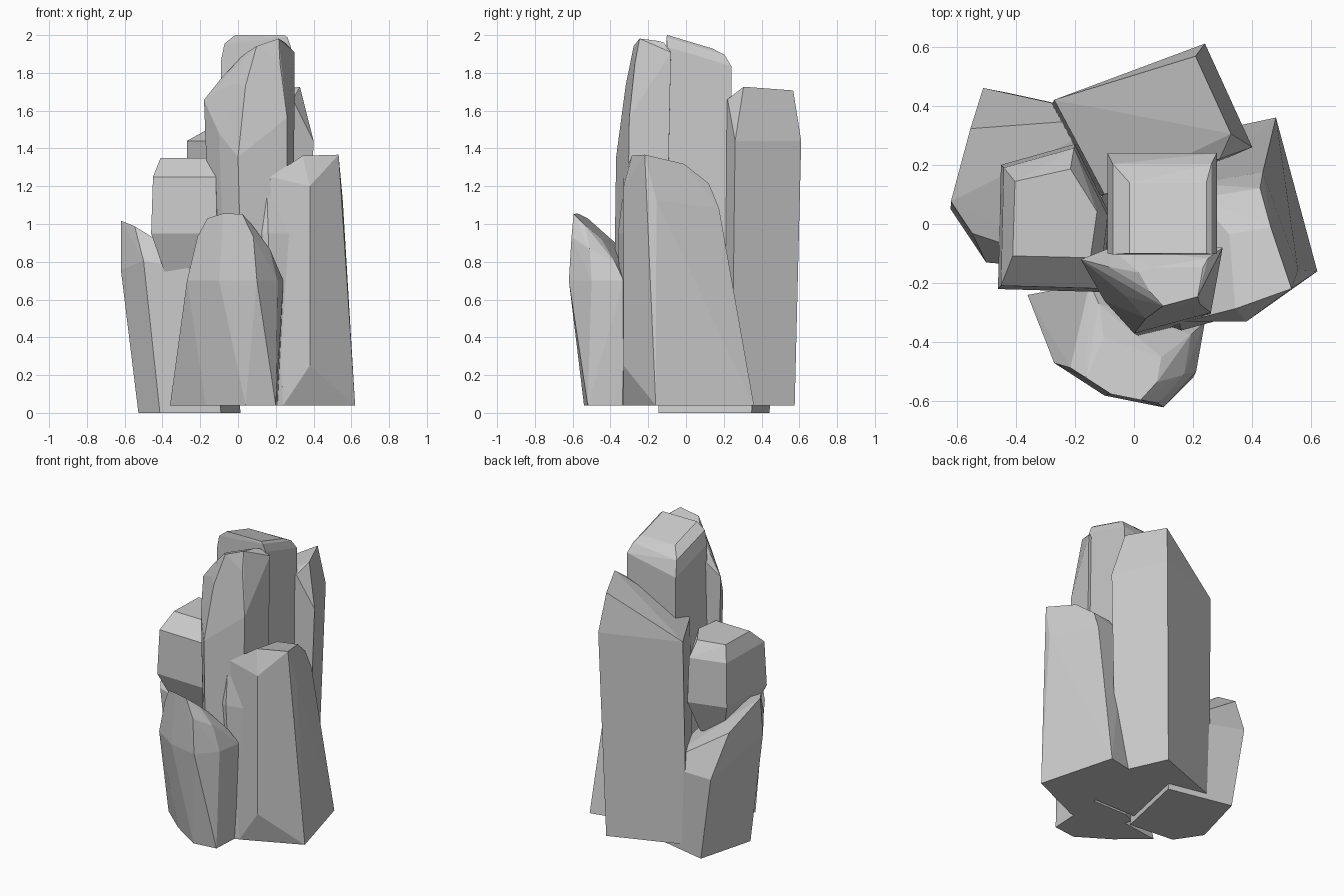
import bpy
import bmesh
from mathutils import Vector

GROUND = 0.04  # most rocks stop slightly above the lowest one

cube = bpy.data.objects.get("Cube")
if cube:
    bpy.data.objects.remove(cube, do_unlink=True)


def make_material(name, colour):
    material = bpy.data.materials.new(name)
    material.use_nodes = True
    material.diffuse_color = colour
    shader = material.node_tree.nodes["Principled BSDF"]
    shader.inputs["Base Color"].default_value = colour
    shader.inputs["Roughness"].default_value = 0.9
    return material


stone = make_material("grey_stone", (0.6, 0.6, 0.6, 1))


def ring(z=GROUND, scale=1, stretch=1, move=(0, 0), tilt=(0, 0)):
    """A level of a rock: its outline resized, shifted and sloped about the centre."""
    def place(outline):
        centre = sum(outline, Vector((0, 0))) / len(outline)
        for point in outline:
            offset = (point - centre) * scale
            offset.y *= stretch
            offset += Vector(move)
            yield (*(centre + offset), z + offset.dot(Vector(tilt)))
    return place


def corner(x, y, z=GROUND):
    """A single jutting corner."""
    return lambda outline: [(x, y, z)]


def rock(name, outline, *levels):
    """Flat-faced boulder: the hull around all of its levels."""
    outline = [Vector(point) for point in outline]
    bm = bmesh.new()
    for place in levels:
        for position in place(outline):
            bm.verts.new(position)
    hull = bmesh.ops.convex_hull(bm, input=bm.verts)
    inside = {item for item in hull["geom_interior"] + hull["geom_unused"]
              if isinstance(item, bmesh.types.BMVert)}
    bmesh.ops.delete(bm, geom=list(inside), context="VERTS")
    # merge nearly flat neighbours into larger facets
    bmesh.ops.dissolve_limit(bm, angle_limit=0.05, verts=bm.verts, edges=bm.edges)
    bmesh.ops.recalc_face_normals(bm, faces=bm.faces)
    mesh = bpy.data.meshes.new(name)
    bm.to_mesh(mesh)
    bm.free()
    mesh.materials.append(stone)
    bpy.context.scene.collection.objects.link(bpy.data.objects.new(name, mesh))


# Tallest pillar: square shaft with a top that slopes to the back
rock(
    "central_pillar",
    [(-.09, -.1), (.28, -.1), (.28, .24), (-.09, .24)],
    ring(),
    ring(z=1.85, tilt=(.2, -.3)),
    ring(z=1.92, scale=.9, move=(0, -.02), tilt=(.1, -.3)),
    ring(z=1.95, scale=.7, move=(.02, -.05), tilt=(0, -.3)),
)

# Pointed slab leaning against its front
rock(
    "front_tall_pillar",
    [(-.18, -.12), (-.1, -.26), (0, -.37), (.26, -.3), (.3, -.08), (-.08, -.08)],
    ring(scale=.85, stretch=1.1, move=(.03, -.03)),
    ring(z=1.62, tilt=(.4, 1.5)),
    ring(z=1.8, scale=.7, move=(.03, 0), tilt=(.5, .6)),
    ring(z=1.9, scale=.45, move=(.08, 0), tilt=(.4, -.2)),
)

# Back pillar: broad rear face, top rising to the model's left
rock(
    "back_pillar",
    [(.24, .61), (.4, .26), (.29, .21), (-.1, .1), (-.27, .42)],
    ring(scale=.95, move=(-.03, -.02)),
    ring(z=1.44),
    ring(z=1.6, scale=.75, move=(0, .03), tilt=(.6, .2)),
    corner(.29, .22, 1.66),
)

# Left pillar with a wide foot, and the flake split from its inner edge
rock(
    "left_pillar",
    [(.62, -.16), (.48, .36), (.2, .3), (.24, -.33)],
    ring(),
    corner(.38, -.33, .25),
    corner(.38, -.33, 1.2),
    corner(.17, -.33, 1.25),
    ring(z=1.12, scale=.85, stretch=.75, move=(-.03, -.07), tilt=(-.2, -.2)),
    ring(z=1.23, scale=.75, stretch=.75, move=(-.03, -.1), tilt=(0, -.2)),
    ring(z=1.3, scale=.5, stretch=.8, move=(.03, -.18), tilt=(.1, -.2)),
)
rock(
    "left_flake",
    [(.08, -.33), (.16, -.36), (.27, -.33), (.25, -.1)],
    ring(scale=.7, move=(.02, 0)),
    ring(z=.95),
    ring(z=1.21, scale=.6, move=(-.02, 0)),
)

# Right boulder: overhangs the low rock beneath it
rock(
    "right_pillar",
    [(-.46, -.22), (-.45, .2), (-.2, .27), (-.08, .03), (-.11, -.23)],
    ring(z=.72, scale=.6),
    ring(z=.95),
    ring(z=1.25, scale=.95),
    ring(z=1.35, scale=.75, stretch=.8, move=(0, .02)),
)

# Low rock on the outer right, the only one reaching the floor
rock(
    "right_low_rock",
    [(-.51, .46), (-.62, .05), (-.5, -.13), (-.16, -.16), (-.05, .36)],
    ring(z=0, scale=.95, move=(.08, 0)),
    ring(z=.68, tilt=(-.2, -.4)),
    ring(z=.75, scale=.6, move=(-.1, 0), tilt=(-1, -.4)),
)

# Low rock at the front, its right side cut away on a slant
rock(
    "front_low_rock",
    [(-.27, -.47), (-.1, -.58), (.1, -.62), (.21, -.5), (.24, -.33), (-.15, -.2)],
    ring(scale=.75, move=(.03, .06)),
    corner(-.36, -.24),
    corner(.04, -.54),
    corner(.2, -.52),
    ring(z=.7),
    ring(z=.87, scale=.8, move=(0, -.02), tilt=(-.2, -.5)),
    ring(z=.94, scale=.5, move=(-.03, -.06), tilt=(-.2, -.8)),
)
